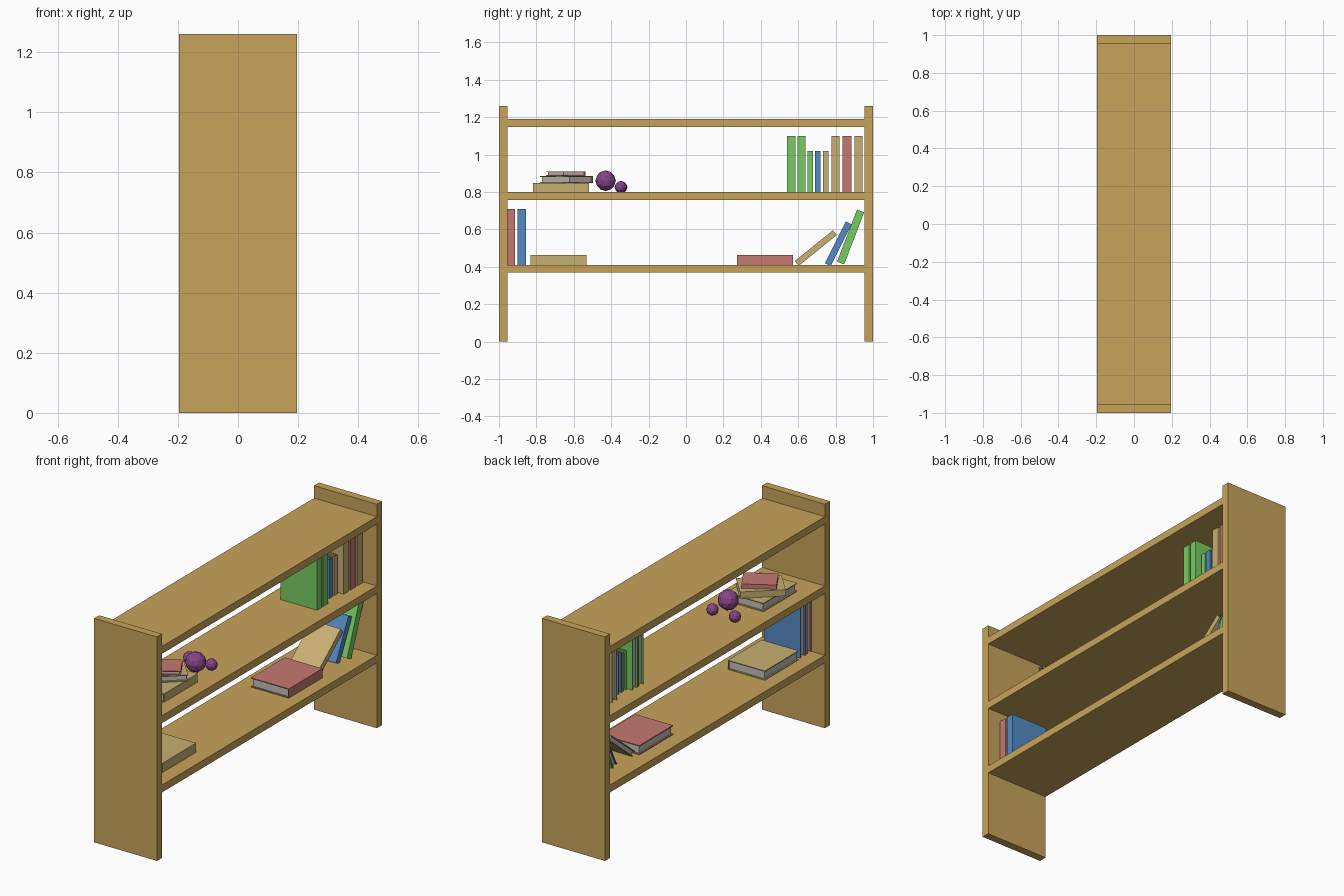
import bpy, bmesh
from math import radians
from mathutils import Matrix, Vector

if "Cube" in bpy.data.objects:
    bpy.data.objects.remove(bpy.data.objects["Cube"])


def material(name, r, g, b):
    m = bpy.data.materials.new(name)
    m.diffuse_color = (r, g, b, 1)
    m.use_nodes = True
    m.node_tree.nodes["Principled BSDF"].inputs["Base Color"].default_value = m.diffuse_color
    return m


WOOD = material("wood", 0.58, 0.37, 0.105)
PAGES = material("pages", 0.55, 0.52, 0.5)
PURPLE = material("purple", 0.25, 0.06, 0.25)
RED = material("red_cover", 0.56, 0.19, 0.16)
BLUE = material("blue_cover", 0.09, 0.26, 0.56)
GREEN = material("green_cover", 0.19, 0.6, 0.12)
TAN = material("tan_cover", 0.58, 0.43, 0.17)


def add_box(bm, lo, hi, mat=0):
    lo, hi = Vector(lo), Vector(hi)
    size = hi - lo
    m = Matrix.Translation((lo + hi) / 2) @ Matrix.Diagonal((*size, 1))
    geo = bmesh.ops.create_cube(bm, size=1, matrix=m)
    for f in {f for v in geo["verts"] for f in v.link_faces}:
        f.material_index = mat


def finish(bm, name, *mats):
    mesh = bpy.data.meshes.new(name)
    bm.to_mesh(mesh)
    bm.free()
    for m in mats:
        mesh.materials.append(m)
    ob = bpy.data.objects.new(name, mesh)
    bpy.context.collection.objects.link(ob)
    return ob


def plank(name, lo, hi):
    bm = bmesh.new()
    add_box(bm, lo, hi)
    finish(bm, name, WOOD)


def book(name, cover, centre, thick, length, depth, lean=0, turn=0):
    """Lying book, spine on +x, long side on y; lean 90 stands it upright."""
    x, y, z = depth / 2, length / 2, thick / 2
    b = 0.005
    bm = bmesh.new()
    add_box(bm, (-x, -y, -z), (x, y, b - z))
    add_box(bm, (-x, -y, z - b), (x, y, z))
    add_box(bm, (x - b, -y, b - z), (x, y, z - b))
    add_box(bm, (0.008 - x, 0.008 - y, b - z), (x - b, y - 0.008, z - b), 1)
    ob = finish(bm, name, cover, PAGES)
    ob.location = centre
    ob.rotation_euler = (radians(lean), 0, radians(turn))


# Frame: two side panels and three shelves
for side, y0, y1 in (("left", -1, -0.955), ("right", 0.955, 1)):
    plank(side + "_panel", (-0.196, y0, 0), (0.196, y1, 1.26))
for level, top in (("bottom", 0.41), ("middle", 0.8), ("top", 1.19)):
    plank(level + "_shelf", (-0.196, -0.955, top - 0.042), (0.196, 0.955, top))

# Upright books: cover, y start, y end, shelf height, length, depth
upright = [
    (GREEN, 0.54, 0.585, 0.8, 0.3, 0.228), (GREEN, 0.595, 0.638, 0.8, 0.3, 0.228),
    (GREEN, 0.65, 0.68, 0.8, 0.22, 0.17), (BLUE, 0.69, 0.72, 0.8, 0.22, 0.17),
    (TAN, 0.733, 0.763, 0.8, 0.22, 0.17), (TAN, 0.777, 0.822, 0.8, 0.3, 0.228),
    (RED, 0.838, 0.885, 0.8, 0.3, 0.228), (TAN, 0.9, 0.944, 0.8, 0.3, 0.228),
    (RED, -0.955, -0.914, 0.41, 0.3, 0.228), (BLUE, -0.9, -0.855, 0.41, 0.3, 0.228),
]
for i, (c, y0, y1, z, length, depth) in enumerate(upright):
    book(f"upright_book_{i + 1}", c, (0, (y0 + y1) / 2, z + length / 2),
         y1 - y0, length, depth, lean=90)

# Leaning books
book("leaning_tan_book", TAN, (0, 0.694, 0.5), 0.033, 0.262, 0.18, lean=39)
book("leaning_blue_book", BLUE, (0, 0.814, 0.523), 0.035, 0.25, 0.18, lean=63.4)
book("leaning_green_book", GREEN, (0, 0.88, 0.559), 0.041, 0.298, 0.228, lean=69)

# Lying books and the small stack
book("lying_red_book", RED, (0.007, 0.423, 0.436), 0.053, 0.3, 0.235)
book("lying_tan_book", TAN, (-0.003, -0.682, 0.436), 0.053, 0.3, 0.23)
book("stack_bottom_book", TAN, (-0.003, -0.669, 0.824), 0.048, 0.3, 0.23)
book("stack_middle_book", TAN, (-0.018, -0.64, 0.867), 0.036, 0.235, 0.17, turn=132)
book("stack_top_book", RED, (-0.01, -0.643, 0.898), 0.025, 0.18, 0.14, turn=121)

# Faceted ornament balls
for i, (x, y, z, r) in enumerate([(0.038, -0.43, 0.86, 0.055),
                                  (0.08, -0.35, 0.826, 0.032),
                                  (-0.063, -0.345, 0.826, 0.032)]):
    bm = bmesh.new()
    bmesh.ops.create_icosphere(bm, subdivisions=2, radius=r)
    finish(bm, f"ornament_ball_{i + 1}", PURPLE).location = (x, y, z)
